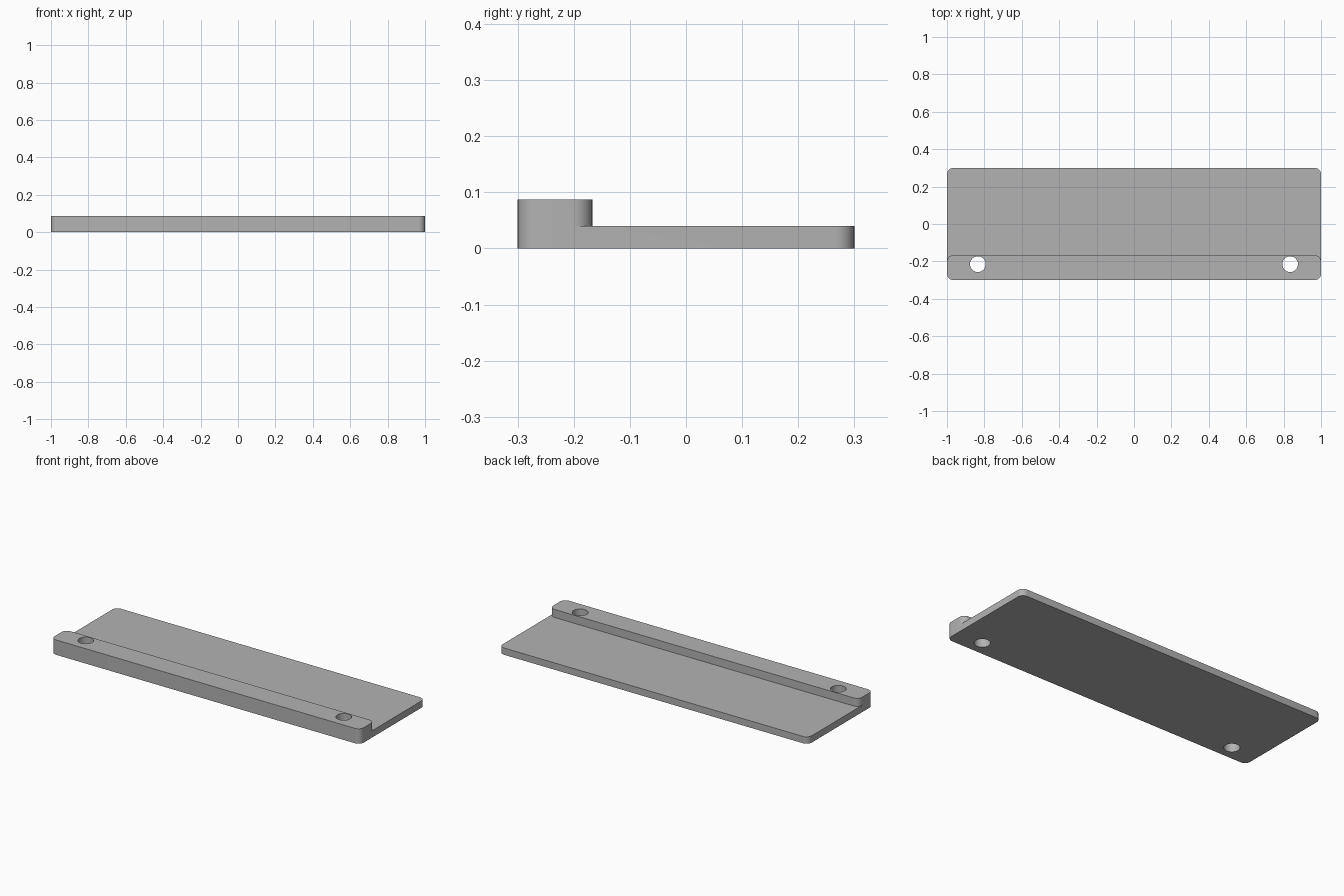
import bpy, bmesh, math

cube = bpy.data.objects.get("Cube")
if cube:
    bpy.data.objects.remove(cube, do_unlink=True)

grey = bpy.data.materials.new("plain_grey")
grey.use_nodes = True
colour = (0.448, 0.448, 0.448, 1)
grey.diffuse_color = colour
grey.node_tree.nodes["Principled BSDF"].inputs["Base Color"].default_value = colour


def prism(name, outline, z0, z1):
    """Extrude a closed outline of (x, y) points from z0 to z1."""
    bm = bmesh.new()
    base = bm.faces.new([bm.verts.new((x, y, z0)) for x, y in outline])
    top = bmesh.ops.extrude_face_region(bm, geom=[base])["geom"]
    bmesh.ops.translate(bm, vec=(0, 0, z1 - z0),
                        verts=[v for v in top if isinstance(v, bmesh.types.BMVert)])
    bmesh.ops.recalc_face_normals(bm, faces=bm.faces)
    mesh = bpy.data.meshes.new(name)
    bm.to_mesh(mesh)
    bm.free()
    mesh.materials.append(grey)
    obj = bpy.data.objects.new(name, mesh)
    bpy.context.collection.objects.link(obj)
    return obj


def arc(cx, cy, r, start, sweep, steps):
    return [(cx + r * math.cos(start + sweep * i / steps),
             cy + r * math.sin(start + sweep * i / steps)) for i in range(steps + 1)]


def rounded_rectangle(x0, x1, y0, y1, r):
    corners = [(x1 - r, y1 - r), (x0 + r, y1 - r), (x0 + r, y0 + r), (x1 - r, y0 + r)]
    quarter = math.pi / 2
    return [p for i, (cx, cy) in enumerate(corners)
            for p in arc(cx, cy, r, i * quarter, quarter, 8)]


def combine(target, other, operation):
    mod = target.modifiers.new(operation.lower(), "BOOLEAN")
    mod.operation = operation
    mod.solver = "EXACT"
    mod.object = other
    bpy.context.view_layer.objects.active = target
    bpy.ops.object.modifier_apply(modifier=mod.name)
    bpy.data.objects.remove(other, do_unlink=True)


# Thin base plate with a raised bar along the front edge
plate = prism("mounting_plate", rounded_rectangle(-1, 1, -0.3, 0.3, 0.034), 0, 0.04)
bar = prism("raised_bar", rounded_rectangle(-1, 1, -0.3, -0.167, 0.034), 0, 0.087)
combine(plate, bar, "UNION")

# Screw holes through bar and plate
for side in (-1, 1):
    circle = arc(side * 0.835, -0.215, 0.042, 0, math.tau, 40)[:-1]
    combine(plate, prism("hole_cutter", circle, -0.1, 0.2), "DIFFERENCE")

# Smooth corners and hole walls, sharp rims
bpy.ops.object.select_all(action="DESELECT")
plate.select_set(True)
bpy.context.view_layer.objects.active = plate
bpy.ops.object.shade_smooth_by_angle(angle=math.radians(30))
